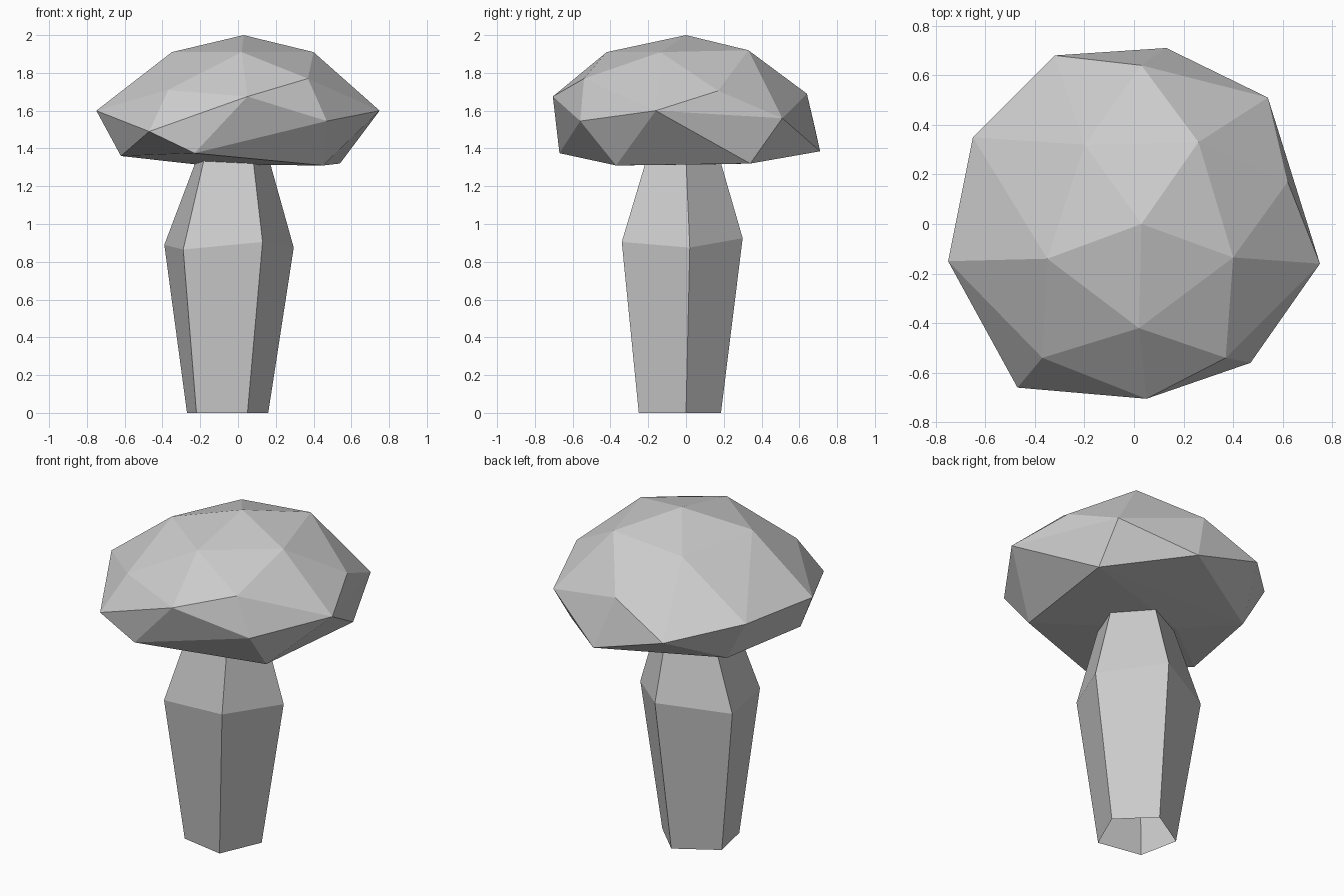
import bpy
import bmesh

# Remove the default cube only
default_cube = bpy.data.objects.get("Cube")
if default_cube:
    bpy.data.objects.remove(default_cube, do_unlink=True)


def make_material(name, colour):
    material = bpy.data.materials.new(name)
    material.use_nodes = True
    material.diffuse_color = colour
    shader = next(n for n in material.node_tree.nodes if n.type == "BSDF_PRINCIPLED")
    shader.inputs["Base Color"].default_value = colour
    return material


def finish_part(name, bm, material):
    bmesh.ops.recalc_face_normals(bm, faces=bm.faces)
    mesh = bpy.data.meshes.new(name)
    bm.to_mesh(mesh)
    bm.free()
    mesh.materials.append(material)
    part = bpy.data.objects.new(name, mesh)
    bpy.context.collection.objects.link(part)
    return part


def faceted_hull(name, points, material):
    """Wrap a few corner points in flat facets."""
    bm = bmesh.new()
    for point in points:
        bm.verts.new(point)
    bmesh.ops.convex_hull(bm, input=bm.verts)
    loose = [v for v in bm.verts if not v.link_faces]
    bmesh.ops.delete(bm, geom=loose, context="VERTS")
    return finish_part(name, bm, material)


def open_tube(name, sections, material):
    """Bridge matching cross-sections, leaving both ends open."""
    bm = bmesh.new()
    rings = [[bm.verts.new(point) for point in section] for section in sections]
    for lower, upper in zip(rings, rings[1:]):
        for i in range(len(lower)):
            j = (i + 1) % len(lower)
            bm.faces.new((lower[i], lower[j], upper[j], upper[i]))
    return finish_part(name, bm, material)


grey = make_material("plain grey", (0.6, 0.6, 0.6, 1))

# Cap: irregular rings of corners from the crown down to the underside
crown = [(.03, 0, 2), (-.35, -.14, 1.91), (.02, -.42, 1.91),
         (.4, -.135, 1.91), (.26, .33, 1.92), (-.2, .32, 1.88)]
shoulder = [(-.37, -.54, 1.71), (.37, -.54, 1.77), (.62, .17, 1.705),
            (.03, .64, 1.69), (-.65, .35, 1.6)]
rim = [(-.75, -.15, 1.6), (-.47, -.66, 1.49), (.05, -.705, 1.675),
       (.47, -.56, 1.545), (.75, -.16, 1.6), (.54, .51, 1.56), (-.32, .68, 1.52)]
underside = [(-.62, -.22, 1.36), (-.23, -.67, 1.375), (.45, -.37, 1.31),
             (.54, .34, 1.32), (.13, .71, 1.385), (-.51, .33, 1.35), (-.22, .1, 1.315)]
faceted_hull("mushroom_cap", crown + shoulder + rim + underside, grey)

# Stem: hollow five-sided tube, widest just below the middle of its upper half
foot = [(-.22, -.2, 0), (.05, -.25, 0), (.16, 0, 0), (-.03, .185, 0), (-.27, .04, 0)]
bulge = [(-.29, -.3, .865), (.13, -.34, .905), (.295, .02, .875),
         (0, .3, .925), (-.39, .11, .89)]
neck = [(-.18, -.18, 1.34), (.08, -.21, 1.34), (.165, 0, 1.34),
        (0, .18, 1.34), (-.22, .07, 1.34)]
open_tube("mushroom_stem", (foot, bulge, neck), grey)
